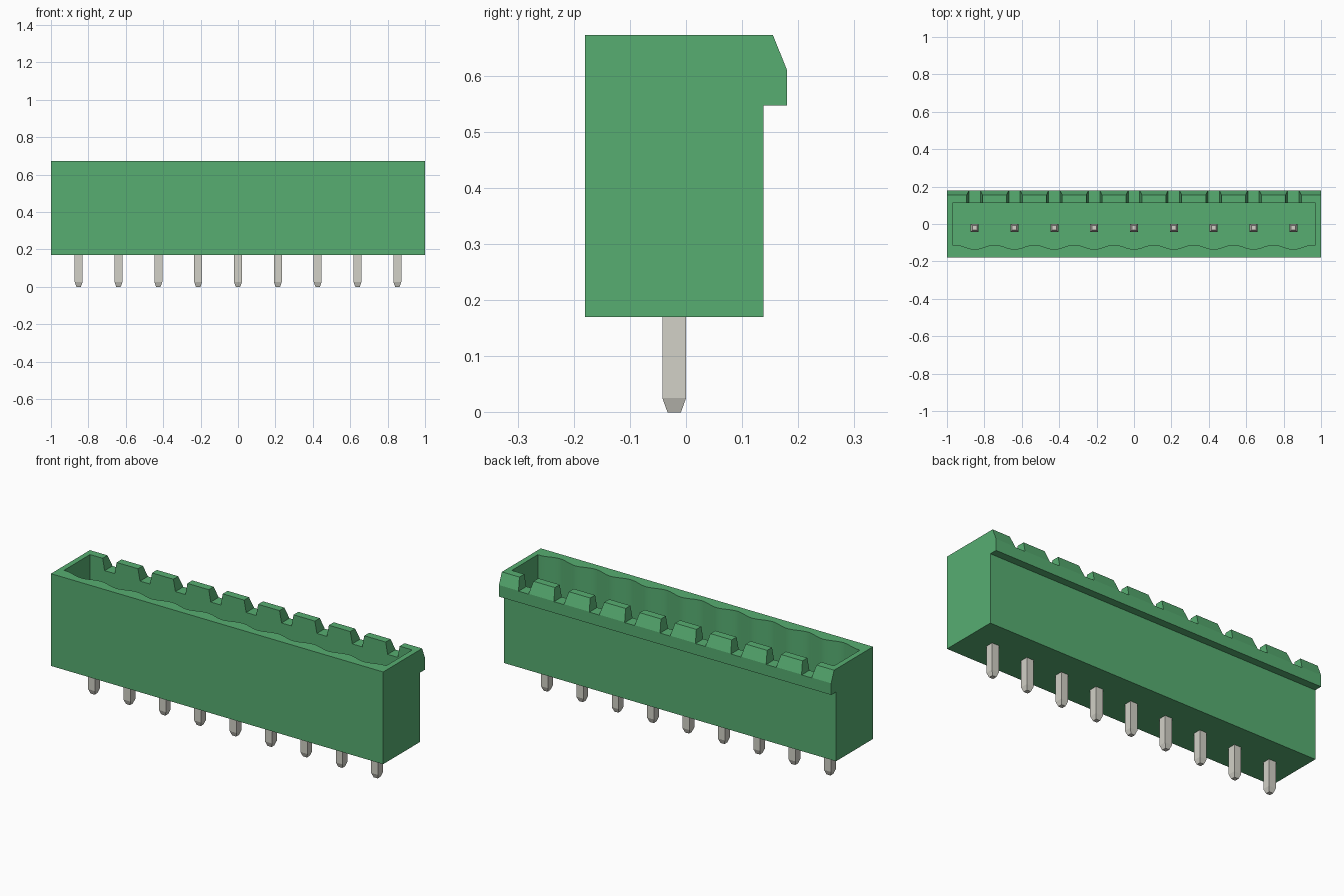
import bpy, bmesh, math

cube = bpy.data.objects.get("Cube")
if cube:
    bpy.data.objects.remove(cube, do_unlink=True)

PINS = 9
PITCH = 0.213
PIN_Y = -0.021
BOTTOM, TOP = 0.17, 0.672
FLOOR = 0.31
pin_xs = [(i - (PINS - 1) / 2) * PITCH for i in range(PINS)]


def material(name, rgb):
    m = bpy.data.materials.new(name)
    m.use_nodes = True
    m.diffuse_color = (*rgb, 1)
    m.node_tree.nodes["Principled BSDF"].inputs["Base Color"].default_value = (*rgb, 1)
    return m


green = material("green plastic", (0.095, 0.42, 0.167))
metal = material("pin metal", (0.645, 0.638, 0.572))


def make_object(name, bm, mat):
    bmesh.ops.recalc_face_normals(bm, faces=bm.faces)
    mesh = bpy.data.meshes.new(name)
    bm.to_mesh(mesh)
    bm.free()
    mesh.materials.append(mat)
    ob = bpy.data.objects.new(name, mesh)
    bpy.context.collection.objects.link(ob)
    return ob


def add_prism(bm, profile, offset):
    """Close a profile of 3D points and extrude it by an offset."""
    face = bm.faces.new([bm.verts.new(p) for p in profile])
    res = bmesh.ops.extrude_face_region(bm, geom=[face], use_keep_orig=True)
    verts = [g for g in res["geom"] if isinstance(g, bmesh.types.BMVert)]
    bmesh.ops.translate(bm, verts=verts, vec=offset)


def cut(target, cutter):
    cutter.hide_render = True
    mod = target.modifiers.new("cut", 'BOOLEAN')
    mod.operation = 'DIFFERENCE'
    mod.solver = 'EXACT'
    mod.object = cutter
    bpy.context.view_layer.objects.active = target
    bpy.ops.object.modifier_apply(modifier=mod.name)
    bpy.data.objects.remove(cutter, do_unlink=True)


# Housing: side profile with the latching lip, swept along the length
side = [(-0.18, BOTTOM), (0.138, BOTTOM), (0.138, 0.547), (0.18, 0.547),
        (0.18, 0.61), (0.155, TOP), (-0.18, TOP)]
bm = bmesh.new()
add_prism(bm, [(-1, y, z) for y, z in side], (2, 0, 0))
housing = make_object("housing", bm, green)

# Socket: straight at the back, one shallow scallop per pin at the front
HALF = 0.97
steps = 16 * PINS
wave_half = PINS * PITCH / 2
outline = [(HALF, 0.113), (-HALF, 0.113), (-HALF, -0.111)]
for i in range(1, steps):
    x = -wave_half + 2 * wave_half * i / steps
    outline.append((x, -0.123 - 0.012 * math.cos(2 * math.pi * x / PITCH)))
outline.append((HALF, -0.111))
bm = bmesh.new()
add_prism(bm, [(x, y, FLOOR) for x, y in outline], (0, 0, 0.5))
cut(housing, make_object("socket_cutter", bm, green))

# Keying notches in the rear rim, slightly wider at the top
bm = bmesh.new()
for px in pin_xs:
    trapezoid = [(-0.03, 0.608), (0.03, 0.608), (0.0545, 0.736), (-0.0545, 0.736)]
    add_prism(bm, [(px + x, 0.06, z) for x, z in trapezoid], (0, 0.2, 0))
cut(housing, make_object("notch_cutter", bm, green))

bpy.ops.object.select_all(action='DESELECT')
housing.select_set(True)
bpy.context.view_layer.objects.active = housing
bpy.ops.object.shade_smooth_by_angle(angle=math.radians(15))


# Pins: square posts tapered at both ends
def make_pin(name, px):
    bm = bmesh.new()
    rings = []
    for r, z in [(0.012, 0), (0.021, 0.025), (0.021, 0.485), (0.012, 0.51)]:
        rings.append([bm.verts.new((px + sx * r, PIN_Y + sy * r, z))
                      for sx, sy in [(-1, -1), (1, -1), (1, 1), (-1, 1)]])
    for a, b in zip(rings, rings[1:]):
        for k in range(4):
            n = (k + 1) % 4
            bm.faces.new([a[k], a[n], b[n], b[k]])
    bm.faces.new(rings[0])
    bm.faces.new(rings[-1])
    return make_object(name, bm, metal)


for i, px in enumerate(pin_xs):
    make_pin(f"pin_{i + 1}", px)
